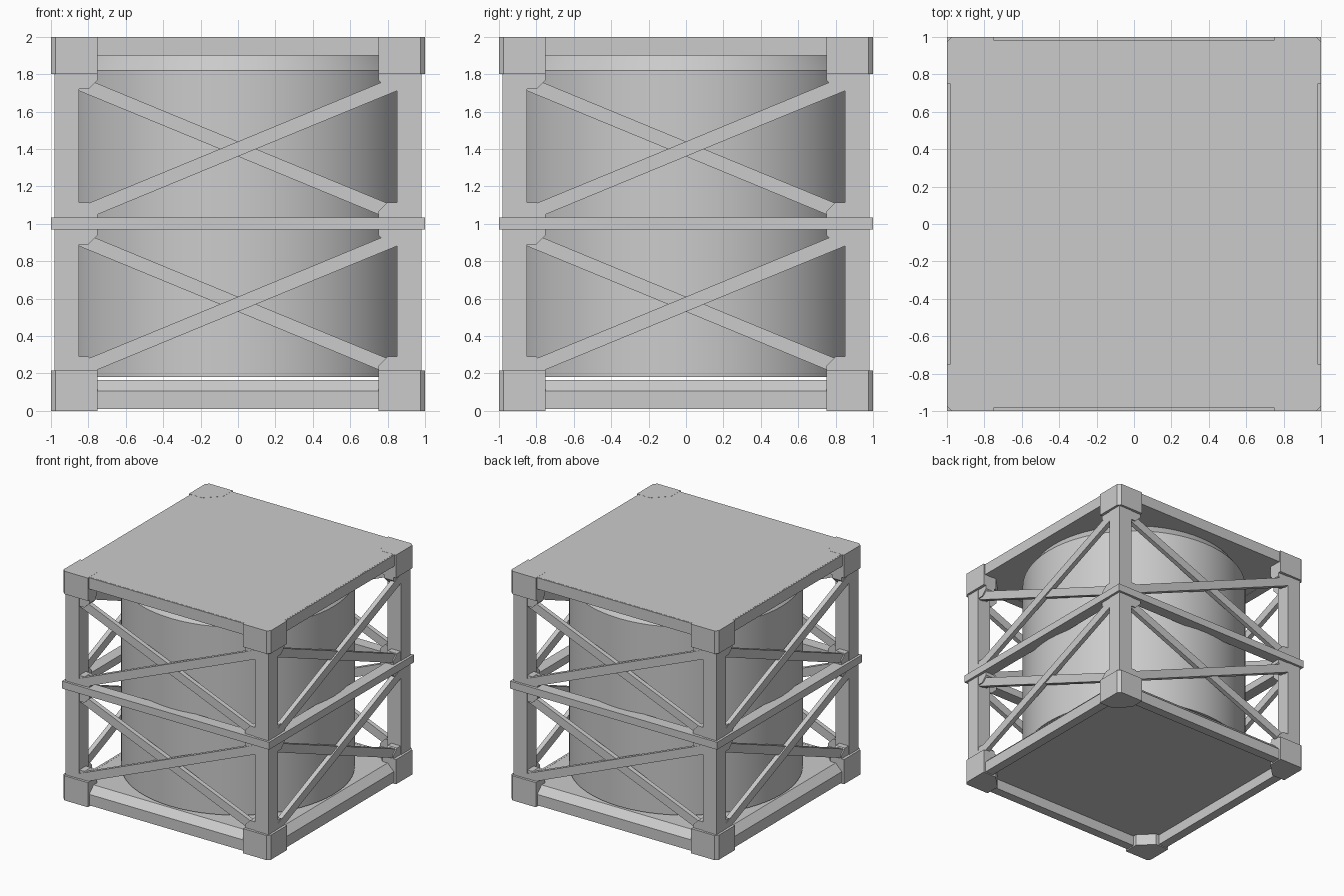
import bpy, bmesh, math
from mathutils import Matrix, Vector

if "Cube" in bpy.data.objects:
    bpy.data.objects.remove(bpy.data.objects["Cube"])

steel = bpy.data.materials.new("light grey steel")
steel.diffuse_color = (0.6, 0.6, 0.6, 1)
steel.use_nodes = True
steel.node_tree.nodes["Principled BSDF"].inputs["Base Color"].default_value = steel.diffuse_color


def add_prism(bm, base, offset):
    """Extrude a closed polygon of 3D points along offset."""
    off = Vector(offset)
    a = [bm.verts.new(p) for p in base]
    b = [bm.verts.new(Vector(p) + off) for p in base]
    n = len(a)
    bm.faces.new(a)
    bm.faces.new(b[::-1])
    for i in range(n):
        bm.faces.new((a[i], b[i], b[(i + 1) % n], a[(i + 1) % n]))


def finish(name, bm, turns=1):
    """Make an object, repeating the geometry in quarter turns about z."""
    if turns > 1:
        src = bm.copy()
        for k in range(1, turns):
            part = src.copy()
            part.transform(Matrix.Rotation(k * math.pi / 2, 4, 'Z'))
            tmp = bpy.data.meshes.new("tmp")
            part.to_mesh(tmp)
            bm.from_mesh(tmp)
            part.free()
            bpy.data.meshes.remove(tmp)
        src.free()
    bmesh.ops.recalc_face_normals(bm, faces=bm.faces)
    me = bpy.data.meshes.new(name)
    bm.to_mesh(me)
    bm.free()
    me.materials.append(steel)
    ob = bpy.data.objects.new(name, me)
    bpy.context.collection.objects.link(ob)
    return ob


def prisms(name, items, turns=4):
    bm = bmesh.new()
    for base, off in items:
        add_prism(bm, base, off)
    return finish(name, bm, turns)


def rect(x0, x1, y0, y1, z):
    return [(x0, y0, z), (x1, y0, z), (x1, y1, z), (x0, y1, z)]


# Corner castings: square plan with bevelled outer and cut inner corners
plan = [(0.975, -1), (1, -0.975), (1, -0.75), (0.87, -0.75), (0.75, -0.87), (0.75, -1)]
prisms("corner_blocks", [([(x, y, z) for x, y in plan], (0, 0, h))
                         for z, h in ((0, 0.215), (1.8, 0.2))])

# Upright posts
prisms("corner_posts", [(rect(0.85, 0.98, -0.98, -0.85, 0.1), (0, 0, 1.8))])

# Middle belt
prisms("middle_belt", [(rect(-1, 1, -1, -0.9, 0.97), (0, 0, 0.065))])

# Lower rails with a sloped upper edge, and plain upper rails
low = [(-0.98, 0.01), (-0.98, 0.105), (-0.92, 0.165), (-0.9, 0.165), (-0.9, 0.01)]
prisms("lower_rails", [([(-0.78, y, z) for y, z in low], (1.56, 0, 0))])
prisms("upper_rails", [(rect(-0.78, 0.78, -0.985, -0.9, 1.9), (0, 0, 0.098))])

# Floor and roof panels
prisms("floor_panel", [(rect(-0.91, 0.91, -0.91, 0.91, 0.1), (0, 0, 0.064))], 1)
prisms("roof_panel", [(rect(-0.975, 0.975, -0.975, 0.975, 1.902), (0, 0, 0.097))], 1)

# Gussets where the braces meet posts, on both ends of each bay
gussets = []
for z, s in ((0.21, 1), (0.97, -1), (1.035, 1), (1.8, -1)):
    for m in (1, -1):
        shape = [(0.86, 0), (0.75, 0), (0.75, 0.03), (0.80, 0.08), (0.86, 0.08)]
        gussets.append(([(m * x, -0.975, z + s * h) for x, h in shape], (0, 0.09, 0)))
prisms("brace_gussets", gussets)

# Crossed diagonal braces in both bays, one slightly behind the other
braces = []
for mid in (0.57, 1.40):
    for s, y in ((1, -0.978), (-1, -0.965)):
        base = [(-0.86, y, mid - s * 0.355 - 0.04), (0.86, y, mid + s * 0.355 - 0.04),
                (0.86, y, mid + s * 0.355 + 0.04), (-0.86, y, mid - s * 0.355 + 0.04)]
        braces.append((base, (0, 0.04, 0)))
prisms("diagonal_braces", braces)

# Round tank with a tapered shoulder
SEG = 64
bm = bmesh.new()
rings = []
for r, z in ((0.925, 0.18), (0.925, 1.82), (0.86, 1.91)):
    rings.append([bm.verts.new((r * math.cos(2 * math.pi * i / SEG),
                                r * math.sin(2 * math.pi * i / SEG), z)) for i in range(SEG)])
for a, b in zip(rings, rings[1:]):
    for i in range(SEG):
        j = (i + 1) % SEG
        bm.faces.new((a[i], a[j], b[j], b[i]))
bm.faces.new(rings[0][::-1])
bm.faces.new(rings[-1])
tank = finish("tank", bm)
bpy.context.view_layer.objects.active = tank
tank.select_set(True)
bpy.ops.object.shade_smooth_by_angle(angle=math.radians(30))
